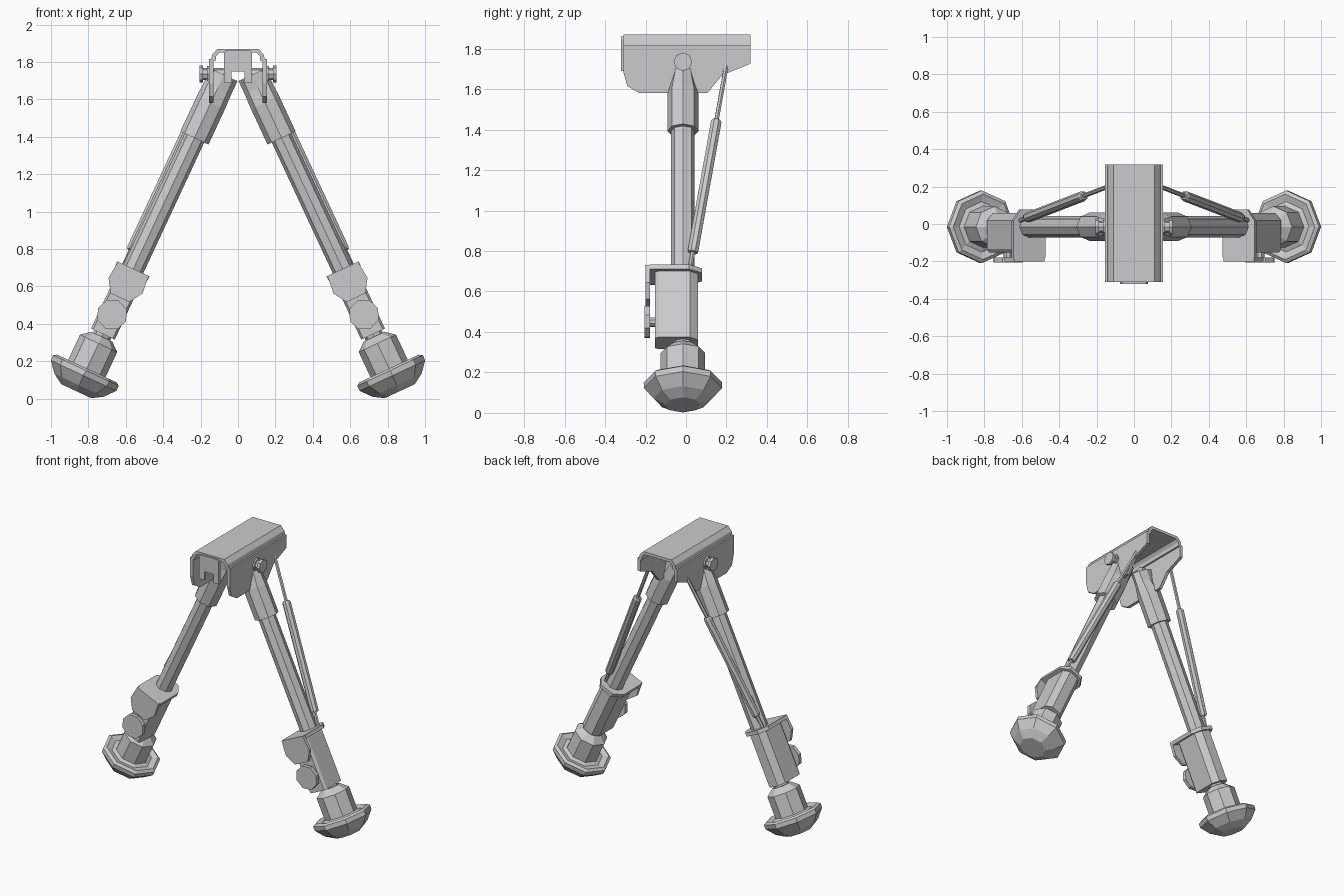
import bpy, bmesh, math
from mathutils import Matrix, Vector

if "Cube" in bpy.data.objects:
    bpy.data.objects.remove(bpy.data.objects["Cube"])

# Right leg frame: local z runs up the leg, local x points outward
LEG = Matrix.Translation((0.813, -0.015, 0.15)) @ Matrix.Rotation(math.radians(-25), 4, 'Y')
WORLD = Matrix.Identity(4)
AXES = {'x': lambda u, v, w: (w, u, v), 'y': lambda u, v, w: (u, w, v), 'z': lambda u, v, w: (u, v, w)}


def skin(name, rings, frame=WORLD, mirror=True):
    """Closed solid through a list of equal-length point rings."""
    bm = bmesh.new()
    vs = [[bm.verts.new(frame @ Vector(p)) for p in ring] for ring in rings]
    n = len(rings[0])
    for a, b in zip(vs, vs[1:]):
        for i in range(n):
            j = (i + 1) % n
            bm.faces.new((a[i], a[j], b[j], b[i]))
    bm.faces.new(vs[0])
    bm.faces.new(vs[-1])
    bmesh.ops.recalc_face_normals(bm, faces=bm.faces)
    me = bpy.data.meshes.new(name)
    bm.to_mesh(me)
    bm.free()
    ob = bpy.data.objects.new(name, me)
    bpy.context.collection.objects.link(ob)
    if mirror:
        m = ob.modifiers.new("Mirror", 'MIRROR')
        m.use_mirror_merge = False
    return ob


def prism(name, pts, a, b, axis, frame=WORLD, mirror=True):
    """Flat outline pushed from a to b along an axis."""
    f = AXES[axis]
    return skin(name, [[f(u, v, w) for u, v in pts] for w in (a, b)], frame, mirror)


def lathe(name, profile, axis='z', frame=WORLD, n=8, centre=(0, 0), mirror=True):
    """Profile rows are (position, radius) or (position, radius_u, radius_v)."""
    f = AXES[axis]
    rings = []
    for row in profile:
        s, ru, rv = row[0], row[1], row[-1]
        rings.append([f(centre[0] + ru * math.cos(2 * math.pi * i / n),
                        centre[1] + rv * math.sin(2 * math.pi * i / n), s) for i in range(n)])
    return skin(name, rings, frame, mirror)


def sym(half):
    """Complete an outline that is symmetric in its first coordinate."""
    return half + [(-u, v) for u, v in reversed(half)]


# Rubber foot with rim, bowl and collar
lathe("foot", [(-.122, .088), (-.087, .145), (-.03, .193), (0, .194), (.012, .175), (0, .135),
               (.01, .11), (.16, .11), (.20, .062)], frame=LEG)

# Telescoping tubes and upper sleeve flattened towards the pivot
lathe("inner_tube", [(.15, .05), (.30, .05)], frame=LEG)
lathe("outer_tube", [(.50, .058), (1.45, .058)], frame=LEG)
lathe("upper_sleeve", [(1.372, .083, .077), (1.58, .083, .077), (1.67, .08, .055), (1.745, .08, .055)],
      frame=LEG)

# Lower housing, its lock plate and front lever
prism("leg_housing", sym([(.058, -.138), (.07, -.12), (.07, .035), (.035, .075)]), .215, .58, 'z', LEG)
prism("lock_plate", sym([(.095, -.165), (.095, .03), (.05, .093)]), .575, .60, 'z', LEG)
prism("lock_lever", sym([(.09, .60), (.10, .50), (.055, .43)]), -.185, -.163, 'y', LEG)

# Locking knob
lathe("knob_stem", [(-.17, .025), (-.12, .025)], 'y', LEG, centre=(0, .33))
lathe("knob", [(-.19, .083), (-.163, .083)], 'y', LEG, centre=(0, .33))

# Spring strut behind each leg
top, bottom = Vector((.14, .2, 1.72)), Vector((.62, .015, .69))
STRUT = Matrix.Translation(bottom) @ (top - bottom).to_track_quat('Z', 'Y').to_matrix().to_4x4()
length = (top - bottom).length
lathe("strut_rod", [(0, .012), (length, .012)], frame=STRUT, n=6)
lathe("strut_cylinder", [(.10 * length, .024), (.11 * length, .028), (.725 * length, .028), (.735 * length, .02)],
      frame=STRUT)

# Top channel shell, open underneath
prism("mount_shell", sym([(.145, 1.805), (.137, 1.84), (.11, 1.87)])
      + [(-.12, 1.805), (-.117, 1.83), (-.10, 1.85), (.10, 1.85), (.117, 1.83), (.12, 1.805)],
      -.31, .318, 'y', mirror=False)

# Side plates of the mount
prism("mount_side", [(-.31, 1.815), (-.31, 1.685), (-.29, 1.615), (-.23, 1.58), (.105, 1.58), (.18, 1.67),
                     (.318, 1.725), (.318, 1.815)], .132, .154, 'x')

# Notched front tab
prism("front_tab", sym([(.035, 1.75), (.035, 1.69), (.075, 1.69), (.075, 1.845), (.065, 1.86)]),
      -.322, -.302, 'y', mirror=False)

# Pivot bolts through the side plates
lathe("pivot_bolt", [(.06, .032), (.19, .032)], 'x', centre=(-.015, 1.735))
lathe("pivot_bolt_head", [(.187, .046), (.207, .046)], 'x', centre=(-.015, 1.735))
lathe("pivot_washer", [(.15, .044), (.165, .044)], 'x', centre=(-.015, 1.735))
